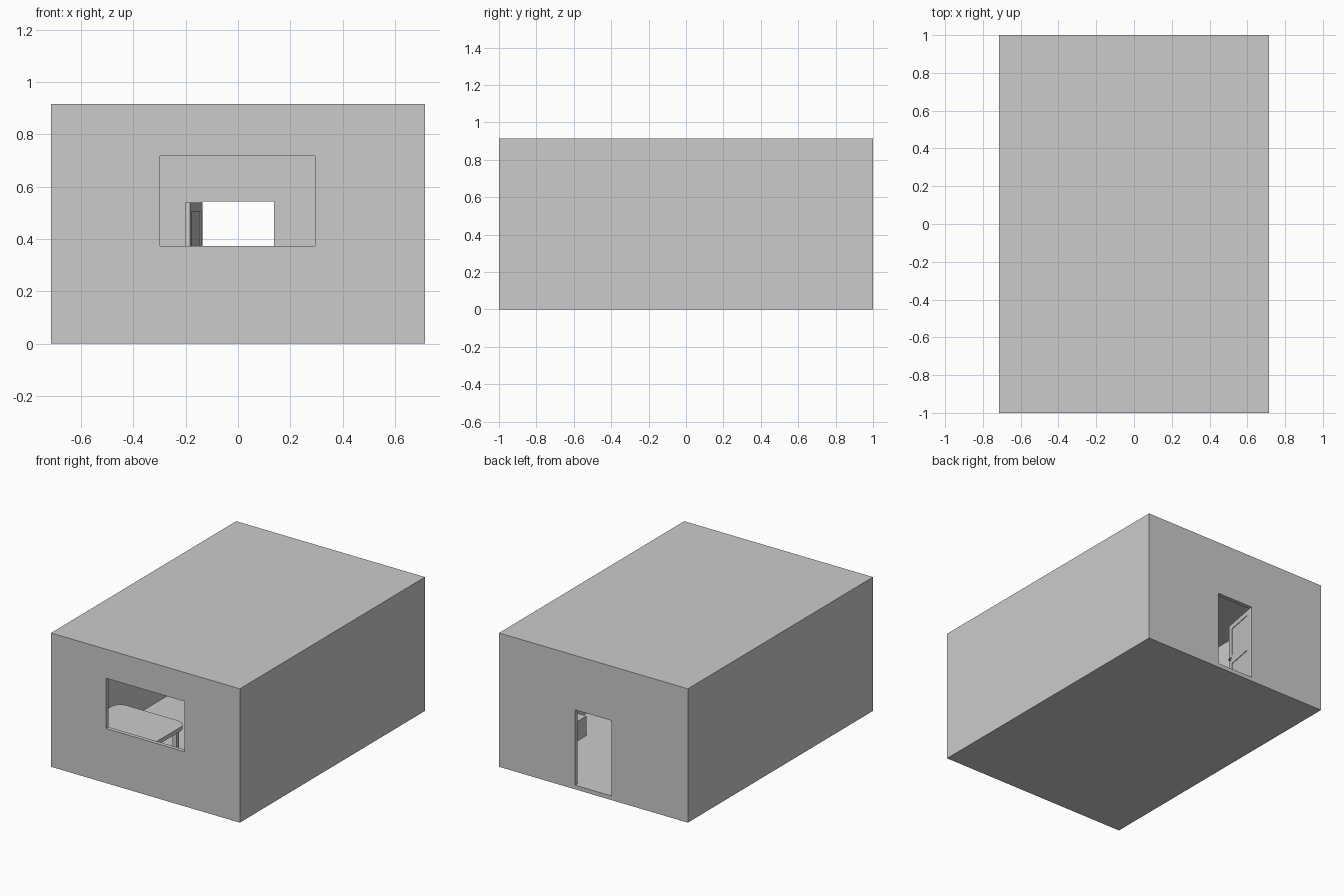
import bpy, bmesh, math
from mathutils import Matrix, Vector

if "Cube" in bpy.data.objects:
    bpy.data.objects.remove(bpy.data.objects["Cube"])

T = 0.027  # wall, floor and ceiling thickness


def box(name, x, y, z, parent=None):
    """Box from (min, max) ranges on each axis."""
    bm = bmesh.new()
    bmesh.ops.create_cube(bm, size=1)
    for v in bm.verts:
        v.co = Vector([r[0] + (c + 0.5) * (r[1] - r[0]) for r, c in zip((x, y, z), v.co)])
    return finish(name, bm, parent)


def finish(name, bm, parent=None):
    me = bpy.data.meshes.new(name)
    bm.to_mesh(me)
    bm.free()
    ob = bpy.data.objects.new(name, me)
    bpy.context.collection.objects.link(ob)
    ob.parent = parent
    return ob


def cut(target, cutter):
    cutter.hide_render = True
    cutter.hide_viewport = True
    cutter.display_type = 'WIRE'
    m = target.modifiers.new("cut", 'BOOLEAN')
    m.operation = 'DIFFERENCE'
    m.solver = 'EXACT'
    m.object = cutter


# Room shell: hollow box with a window in front and a doorway at the back
room = box("room_shell", (-0.714, 0.714), (-1, 1), (0, 0.915))
cut(room, box("room_void", (-0.714 + T, 0.714 - T), (-1 + T, 1 - T), (T, 0.915 - T)))
cut(room, box("window_cutter", (-0.298, 0.295), (-1.1, -0.9), (0.373, 0.717)))
cut(room, box("doorway_cutter", (-0.138, 0.138), (0.9, 1.1), (T + 0.001, 0.543)))

# Open door leaf, modelled along -y from its hinge, then swung past 90 degrees
hinge = bpy.data.objects.new("door_hinge", None)
bpy.context.collection.objects.link(hinge)
hinge.location = (-0.135, 0.985, 0)
hinge.rotation_euler = (0, 0, math.radians(-10.5))
W = 0.265
leaf = box("door_leaf", (-0.02, 0), (-W, 0), (T + 0.004, 0.54), hinge)
for i, (z0, z1) in enumerate(((0.075, 0.25), (0.31, 0.505))):
    for side, x in (("inner", (-0.004, 0.01)), ("outer", (-0.03, -0.016))):
        c = box(f"panel_cutter_{side}_{i}", x, (-W + 0.035, -0.035), (z0, z1), hinge)
        cut(leaf, c)

# Door handles on both faces
for side, s, x in (("inner", 1, 0), ("outer", -1, -0.02)):
    a, b = sorted((x, x + s * 0.018))
    c, d = sorted((x + s * 0.012, x + s * 0.018))
    box(f"handle_stem_{side}", (a, b), (-W + 0.014, -W + 0.02), (0.277, 0.283), hinge)
    box(f"handle_lever_{side}", (c, d), (-W + 0.014, -W + 0.05), (0.277, 0.283), hinge)

# Table under the window with a rounded-corner top
X0, X1, Y0, Y1, H, R = -0.645, -0.12, -0.88, -0.38, 0.22, 0.07
bm = bmesh.new()
ring = []
for k, (cx, cy) in enumerate(((X1 - R, Y1 - R), (X0 + R, Y1 - R), (X0 + R, Y0 + R), (X1 - R, Y0 + R))):
    for j in range(9):
        t = math.pi / 2 * (k + j / 8)
        ring.append(bm.verts.new((cx + R * math.cos(t), cy + R * math.sin(t), H - 0.028)))
face = bm.faces.new(ring)
top = bmesh.ops.extrude_face_region(bm, geom=[face])["geom"]
bmesh.ops.translate(bm, vec=(0, 0, 0.028), verts=[g for g in top if isinstance(g, bmesh.types.BMVert)])
bmesh.ops.recalc_face_normals(bm, faces=bm.faces)
finish("table_top", bm)
for i, x in enumerate((X0 + 0.05, X1 - 0.05)):
    for j, y in enumerate((Y0 + 0.05, Y1 - 0.05)):
        box(f"table_leg_{i}_{j}", (x - 0.014, x + 0.014), (y - 0.014, y + 0.014), (T, H - 0.028))

# Low cabinet against the right wall
box("low_cabinet", (0.50, 0.714 - T), (0.36, 0.80), (T, 0.16))
